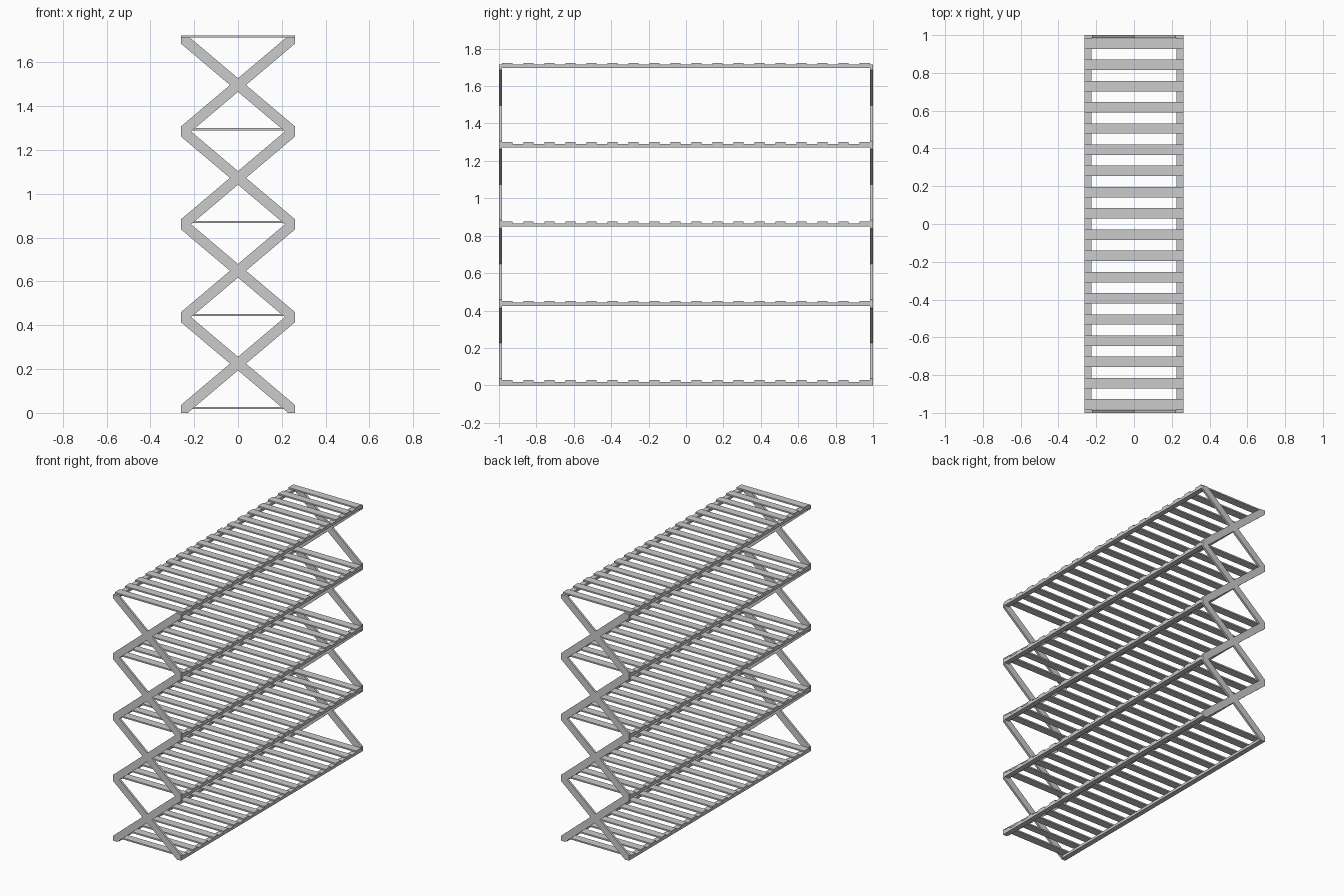
import bpy, bmesh

if "Cube" in bpy.data.objects:
    bpy.data.objects.remove(bpy.data.objects["Cube"])

HALF_X = 0.261        # half width of rack
BAR_T = 0.015         # thickness of end bars
STEP = 0.424          # shelf spacing
RAIL_H, SLAT_H = 0.018, 0.010
TIERS = 4
SLATS = 18


def make_object(name, bm):
    bmesh.ops.recalc_face_normals(bm, faces=bm.faces)
    mesh = bpy.data.meshes.new(name)
    bm.to_mesh(mesh)
    bm.free()
    obj = bpy.data.objects.new(name, mesh)
    bpy.context.collection.objects.link(obj)
    return obj


def add_box(bm, x0, x1, y0, y1, z0, z1):
    verts = bmesh.ops.create_cube(bm, size=1)["verts"]
    for v in verts:
        v.co.x = x1 if v.co.x > 0 else x0
        v.co.y = y1 if v.co.y > 0 else y0
        v.co.z = z1 if v.co.z > 0 else z0


def add_bar(bm, pts, y0, y1):
    a = [bm.verts.new((x, y0, z)) for x, z in pts]
    b = [bm.verts.new((x, y1, z)) for x, z in pts]
    bm.faces.new(a)
    bm.faces.new(b[::-1])
    for i in range(len(pts)):
        j = (i + 1) % len(pts)
        bm.faces.new((a[j], a[i], b[i], b[j]))


def bar_profile(tier):
    # diagonal strip with mitred, trimmed ends
    joint = 0.013 + STEP * tier
    c = joint + STEP / 2
    s, d = 0.845, 0.031
    lo = 0 if tier == 0 else joint
    hi = TIERS * STEP + RAIL_H if tier == TIERS - 1 else joint + STEP
    X = HALF_X
    return [(-X, lo), ((lo - c + d) / s, lo), (X, c + s * X - d),
            (X, hi), ((hi - c - d) / s, hi), (-X, c - s * X + d)]


# crossed folding bars at both ends
for end, y0 in (("front", -1.0), ("back", 1.0 - BAR_T)):
    for tier in range(TIERS):
        for side in (-1, 1):
            bm = bmesh.new()
            pts = [(side * x, z) for x, z in bar_profile(tier)]
            add_bar(bm, pts, y0, y0 + BAR_T)
            lean = "left" if side < 0 else "right"
            make_object(f"{end}_cross_bar_{lean}_{tier + 1}", bm)

# shelves: two long rails carrying evenly spaced slats
inner = 1.0 - BAR_T
for level in range(TIERS + 1):
    z = STEP * level
    bm = bmesh.new()
    for x0, x1 in ((-HALF_X, -0.225), (0.225, HALF_X)):
        add_box(bm, x0, x1, -inner, inner, z, z + RAIL_H)
    make_object(f"shelf_rails_{level + 1}", bm)

    bm = bmesh.new()
    for i in range(SLATS):
        y = -0.955 + 1.91 * i / (SLATS - 1)
        add_box(bm, -HALF_X, HALF_X, y - 0.0275, y + 0.0275,
                z + RAIL_H, z + RAIL_H + SLAT_H)
    make_object(f"shelf_slats_{level + 1}", bm)
